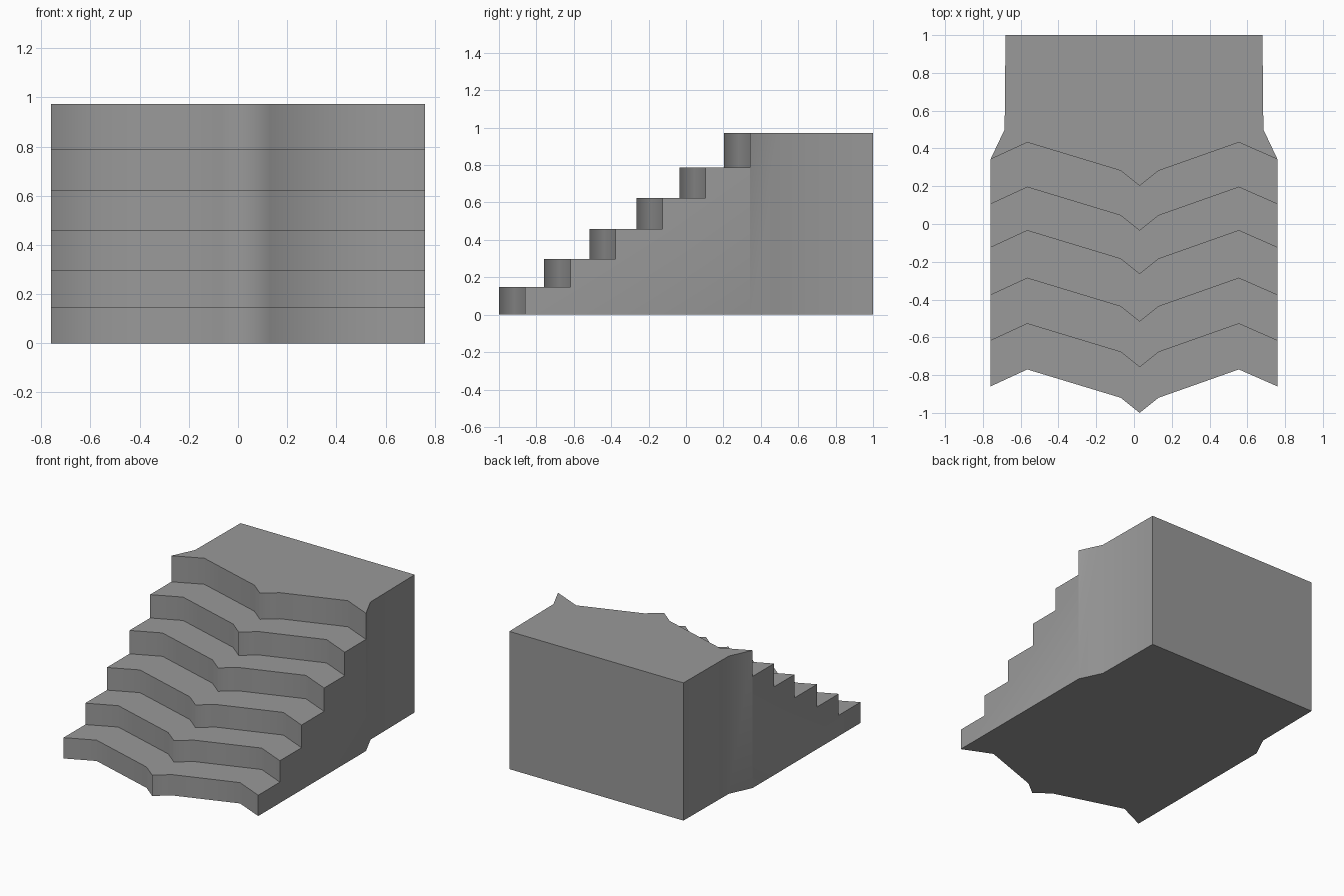
import bpy
import bmesh
import math

if "Cube" in bpy.data.objects:
    bpy.data.objects.remove(bpy.data.objects["Cube"], do_unlink=True)

# Plan outline of a step's front edge, from right to left
EDGE = [(-0.76, -0.86), (-0.565, -0.77), (-0.07, -0.92), (0.03, -1.0),
        (0.13, -0.92), (0.555, -0.77), (0.76, -0.86)]
# Each step: how far it is set back, and its tread height
STEPS = [(0, 0.147), (0.242, 0.298), (0.483, 0.458),
         (0.735, 0.623), (0.965, 0.788), (1.202, 0.972)]
TOP = STEPS[-1][1]

stone = bpy.data.materials.new("stone grey")
stone.use_nodes = True
grey = (0.32, 0.32, 0.32, 1)
stone.diffuse_color = grey
stone.node_tree.nodes["Principled BSDF"].inputs["Base Color"].default_value = grey

bm = bmesh.new()


def row(points, z):
    return [bm.verts.new((x, y, z)) for x, y in points]


def strip(low, high):
    for i in range(len(low) - 1):
        bm.faces.new((low[i], low[i + 1], high[i + 1], high[i]))


# Risers, with treads joining each one to the next
rows = []
z = 0
for setback, height in STEPS:
    points = [(x, y + setback) for x, y in EDGE]
    foot, lip = row(points, z), row(points, height)
    strip(foot, lip)
    if rows:
        bm.faces.new(rows[-1] + foot[::-1])
    rows += [foot, lip]
    z = height

# Landing block behind the top step: tapered shoulders and a flat back
shoulder_y = EDGE[-1][1] + STEPS[-1][0]
back = [(0.76, shoulder_y), (0.685, 0.5), (0.68, 1.0),
        (-0.68, 1.0), (-0.685, 0.5), (-0.76, shoulder_y)]
base = row(back, 0)
crown = [rows[-1][-1]] + row(back[1:-1], TOP) + [rows[-1][0]]
strip(base, crown)
bm.faces.new(rows[-1] + crown[1:-1])
bm.faces.new((rows[0] + base)[::-1])

# Stepped side walls
bm.faces.new([r[-1] for r in rows][::-1] + [base[0]])
bm.faces.new([r[0] for r in rows] + [base[-1]])

bmesh.ops.recalc_face_normals(bm, faces=bm.faces)
mesh = bpy.data.meshes.new("staircase")
bm.to_mesh(mesh)
bm.free()
mesh.materials.append(stone)
stairs = bpy.data.objects.new("staircase", mesh)
bpy.context.collection.objects.link(stairs)

# Soft creases along the risers, crisp step edges
bpy.context.view_layer.objects.active = stairs
stairs.select_set(True)
bpy.ops.object.shade_smooth_by_angle(angle=math.radians(80))
